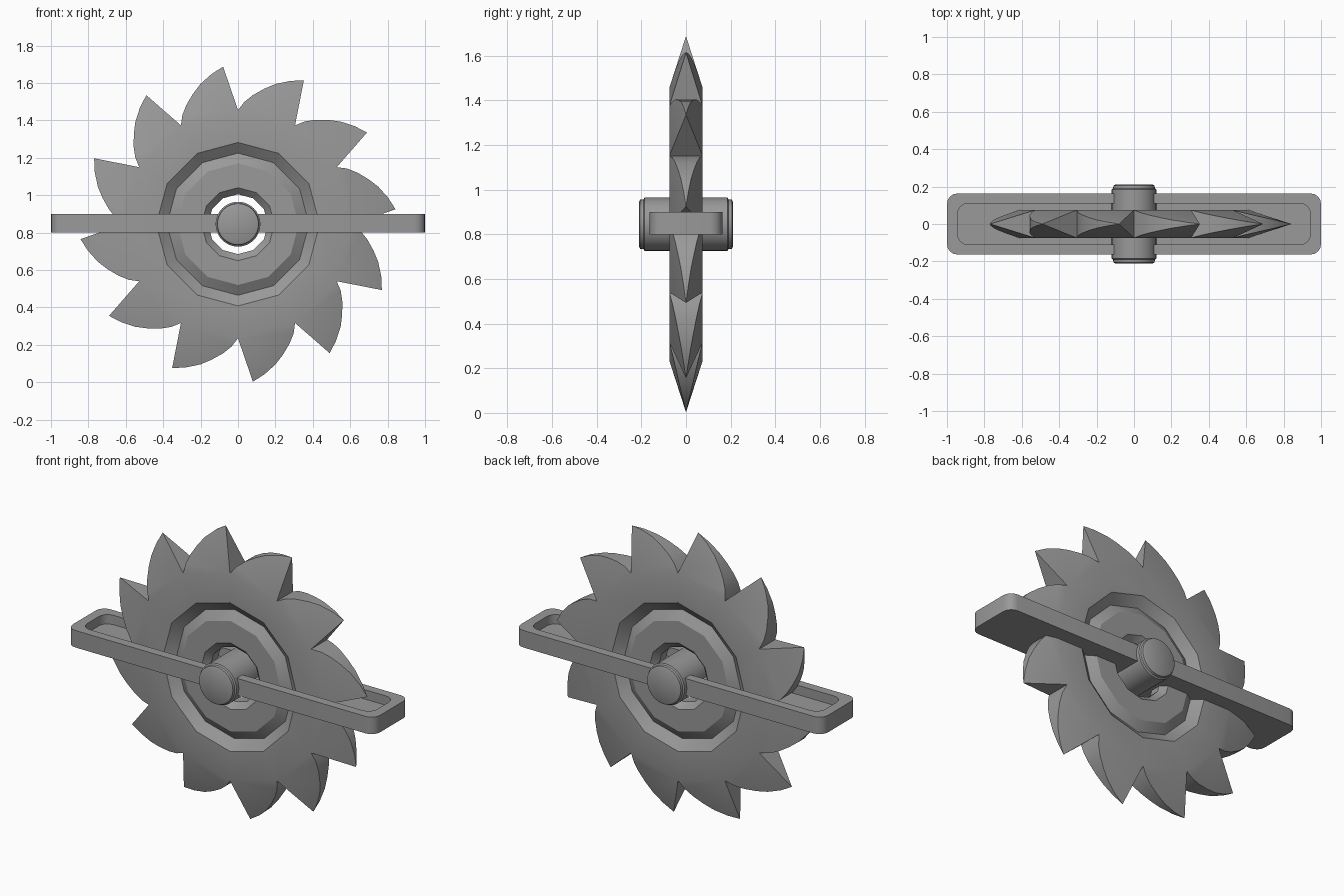
import bpy, bmesh
from math import sin, cos, radians, pi

if "Cube" in bpy.data.objects:
    bpy.data.objects.remove(bpy.data.objects["Cube"], do_unlink=True)

CZ = 0.845        # height of the axle
HALF = 0.075      # half thickness of the blade
TIP, ROOT = 0.846, 0.61
TEETH = 12

steel = bpy.data.materials.new("grey_steel")
steel.use_nodes = True
grey = (0.32, 0.32, 0.32, 1)
steel.diffuse_color = grey
steel.node_tree.nodes["Principled BSDF"].inputs["Base Color"].default_value = grey


def finish(bm, name, angle=30):
    bmesh.ops.recalc_face_normals(bm, faces=bm.faces)
    mesh = bpy.data.meshes.new(name)
    bm.to_mesh(mesh)
    bm.free()
    mesh.materials.append(steel)
    obj = bpy.data.objects.new(name, mesh)
    bpy.context.collection.objects.link(obj)
    bpy.ops.object.select_all(action='DESELECT')
    obj.select_set(True)
    bpy.context.view_layer.objects.active = obj
    bpy.ops.object.shade_smooth_by_angle(angle=radians(angle))
    return obj


def bridge(bm, a, b):
    n = len(a)
    for i in range(n):
        j = (i + 1) % n
        bm.faces.new((a[i], a[j], b[j], b[i]))


def polar(bm, r, deg, y):
    a = radians(deg)
    return bm.verts.new((r * cos(a), y, CZ + r * sin(a)))


# Blade: grooved disc with a bevelled hole, and hooked teeth that taper to points
bm = bmesh.new()
step = 360 / TEETH
rings = [(ROOT, HALF), (0.437, HALF), (0.38, 0.03), (0.325, 0.065), (0.195, 0.065), (0.16, 0.03)]
sides = []
for s in (-1, 1):
    loops = [[polar(bm, r, step * k, s * y) for k in range(TEETH)] for r, y in rings]
    for a, b in zip(loops, loops[1:]):
        bridge(bm, a, b)
    sides.append(loops)
bridge(bm, sides[0][-1], sides[1][-1])

back_curve = [(10, 0.815), (15, 0.776), (19, 0.738), (23.4, 0.695), (27, 0.655)]
for k in range(TEETH):
    start = step * k
    tip = polar(bm, TIP, start + 5.4, 0)
    edges = []
    for s, loops in zip((-1, 1), sides):
        root, end = loops[0][k], loops[0][(k + 1) % TEETH]
        curve = [polar(bm, r, start + d, s * HALF * (TIP - r) / (TIP - ROOT)) for d, r in back_curve]
        chain = [tip] + curve + [end]
        for a, b in zip(chain, chain[1:]):
            bm.faces.new((root, a, b))
        edges.append((root, chain))
    (root_a, ca), (root_b, cb) = edges
    bm.faces.new((root_a, root_b, tip))
    bm.faces.new((tip, ca[1], cb[1]))
    for i in range(1, len(ca) - 1):
        bm.faces.new((ca[i], ca[i + 1], cb[i + 1], cb[i]))
finish(bm, "saw_blade")

# Axle: round bar with a stepped, bevelled cap at each end
bm = bmesh.new()
half_profile = [(0.1, 0.21), (0.11, 0.205), (0.112, 0.19), (0.12, 0.185)]
profile = half_profile + [(r, -y) for r, y in reversed(half_profile)]
SEG = 32
loops = [[polar(bm, r, 360 * k / SEG, y) for k in range(SEG)] for r, y in profile]
for a, b in zip(loops, loops[1:]):
    bridge(bm, a, b)
bm.faces.new(loops[0])
bm.faces.new(loops[-1])
finish(bm, "axle")


# Frame: shallow rounded tray that the blade passes through
def rounded_loop(bm, hx, hy, radius, z, seg=4):
    verts = []
    for q, (sx, sy) in enumerate(((1, 1), (-1, 1), (-1, -1), (1, -1))):
        for i in range(seg + 1):
            a = (q + i / seg) * pi / 2
            verts.append(bm.verts.new((sx * (hx - radius) + radius * cos(a),
                                       sy * (hy - radius) + radius * sin(a), z)))
    return verts


bm = bmesh.new()
low, high, floor = CZ - 0.045, CZ + 0.055, CZ
loops = [rounded_loop(bm, 1, 0.163, 0.055, low), rounded_loop(bm, 1, 0.163, 0.055, high),
         rounded_loop(bm, 0.943, 0.11, 0.055, high), rounded_loop(bm, 0.943, 0.11, 0.055, floor)]
for a, b in zip(loops, loops[1:]):
    bridge(bm, a, b)
bm.faces.new(loops[0])
bm.faces.new(loops[-1])
finish(bm, "frame_tray")
